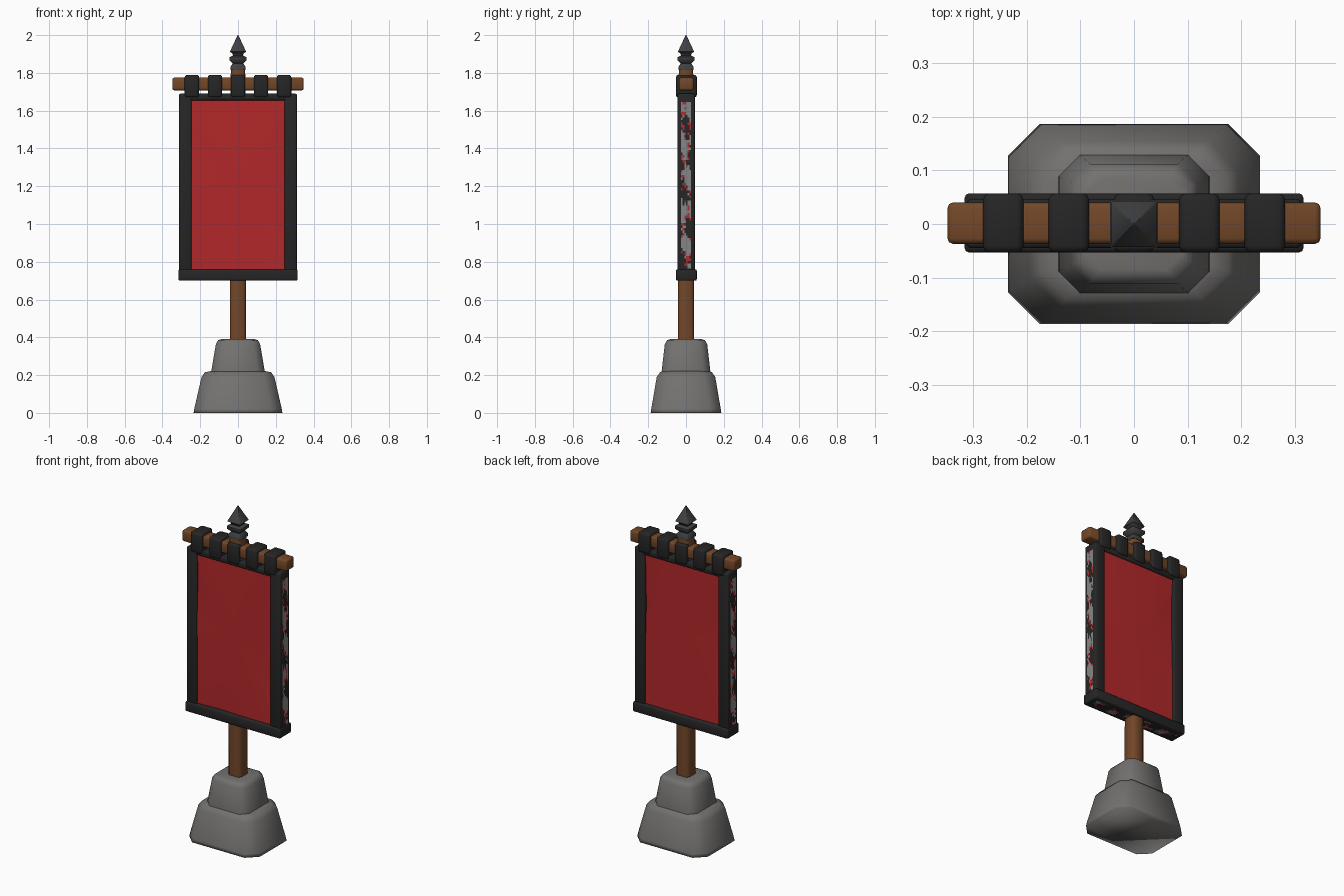
import bpy, bmesh, math, random
from mathutils import Vector

random.seed(4)
cube = bpy.data.objects.get("Cube")
if cube:
    bpy.data.objects.remove(cube, do_unlink=True)


def material(name, r, g, b):
    m = bpy.data.materials.new(name)
    m.use_nodes = True
    m.diffuse_color = (r, g, b, 1)
    m.node_tree.nodes["Principled BSDF"].inputs["Base Color"].default_value = (r, g, b, 1)
    return m


STONE = material("grey stone", 0.17, 0.165, 0.16)
WOOD = material("brown wood", 0.17, 0.063, 0.021)
TRIM = material("black trim", 0.019, 0.019, 0.019)
CLOTH = material("red cloth", 0.45, 0.021, 0.023)
IRON = material("dark iron", 0.05, 0.051, 0.053)
WORN = material("worn grey", 0.24, 0.24, 0.24)


def finish(name, bm, mats, angle, bevel=0.0):
    me = bpy.data.meshes.new(name)
    bm.to_mesh(me)
    bm.free()
    ob = bpy.data.objects.new(name, me)
    bpy.context.collection.objects.link(ob)
    for m in mats:
        me.materials.append(m)
    bpy.ops.object.select_all(action="DESELECT")
    ob.select_set(True)
    bpy.context.view_layer.objects.active = ob
    if bevel:
        mod = ob.modifiers.new("soft edges", "BEVEL")
        mod.width, mod.segments = bevel, 2
        bpy.ops.object.modifier_apply(modifier=mod.name)
    bpy.ops.object.shade_smooth_by_angle(angle=math.radians(angle))
    return ob


def box(name, x, y, z, mat, bevel=0.008):
    """Soft-edged box from (low, high) ranges on each axis."""
    bm = bmesh.new()
    bmesh.ops.create_cube(bm, size=1)
    for v in bm.verts:
        v.co = Vector([(r[0] + r[1]) / 2 + c * (r[1] - r[0]) for c, r in zip(v.co, (x, y, z))])
    return finish(name, bm, [mat], 50, bevel)


def loft(name, rings, mat, angle):
    """Stack of rectangles with cut corners: (z, half x, half y, cut)."""
    bm = bmesh.new()
    loops = []
    for z, a, b, c in rings:
        pts = [(a, c - b), (a, b - c), (a - c, b), (c - a, b),
               (-a, b - c), (-a, c - b), (c - a, -b), (a - c, -b)]
        loops.append([bm.verts.new((px, py, z)) for px, py in pts])
    for lo, hi in zip(loops, loops[1:]):
        for i in range(len(lo)):
            j = (i + 1) % len(lo)
            bm.faces.new((lo[i], lo[j], hi[j], hi[i]))
    bm.faces.new(loops[0][::-1])
    bm.faces.new(loops[-1])
    return finish(name, bm, [mat], angle)


def worn_strip(name, place, bias):
    """Thin patchy plate; place maps the unit grid onto the trim."""
    bm = bmesh.new()
    bmesh.ops.create_grid(bm, x_segments=6, y_segments=66, size=0.5)
    for f in bm.faces:
        mid = f.calc_center_median()
        wave = math.sin(mid.y * 31) + math.sin(mid.y * 13 + mid.x * 5) + random.uniform(-0.9, 0.9)
        f.material_index = 0 if wave > bias else (1 if wave > bias - 0.6 else 2)
    for v in bm.verts:
        v.co = place(v.co.x, v.co.y)
    finish(name, bm, [WORN, CLOTH, TRIM], 30)


# Two-tier stone foot
loft("stone_foot_lower", [(0, 0.235, 0.187, 0.06), (0.02, 0.232, 0.184, 0.06),
                          (0.19, 0.193, 0.155, 0.055), (0.215, 0.175, 0.138, 0.05),
                          (0.222, 0.14, 0.115, 0.04)], STONE, 120)
loft("stone_foot_upper", [(0.2, 0.142, 0.13, 0.04), (0.23, 0.14, 0.128, 0.04),
                          (0.365, 0.117, 0.112, 0.035), (0.385, 0.105, 0.1, 0.03),
                          (0.39, 0.09, 0.085, 0.03)], STONE, 60)

# Pole below the banner, its tip above, and the crossbar
loft("pole_lower", [(0.37, 0.043, 0.043, 0.014), (0.72, 0.042, 0.042, 0.014)], WOOD, 50)
loft("pole_tip", [(1.68, 0.04, 0.04, 0.014), (1.822, 0.038, 0.038, 0.014)], WOOD, 50)
box("crossbar", (-0.348, 0.348), (-0.037, 0.04), (1.708, 1.775), WOOD, 0.01)

# Spear finial, square in section
loft("finial", [(1.815, 0.04, 0.04, 0.004), (1.832, 0.04, 0.04, 0.004),
                (1.85, 0.028, 0.028, 0.003), (1.868, 0.045, 0.045, 0.004),
                (1.883, 0.045, 0.045, 0.004), (1.892, 0.026, 0.026, 0.003),
                (1.903, 0.03, 0.03, 0.003), (1.912, 0.043, 0.043, 0.003),
                (2.0, 0.002, 0.002, 0.0005)], IRON, 50)

# Hanging loops over the crossbar
for i in range(5):
    cx = (i - 2) * 0.122
    box(f"hanging_loop_{i + 1}", (cx - 0.038, cx + 0.038), (-0.053, 0.057), (1.67, 1.79), TRIM, 0.012)

# Frame trim around the cloth
for side, s in (("left", 1), ("right", -1)):
    box(f"trim_{side}", sorted((s * 0.245, s * 0.312)), (-0.045, 0.047), (0.73, 1.688), TRIM)
box("trim_top", (-0.312, 0.312), (-0.045, 0.047), (1.655, 1.69), TRIM)
box("trim_bottom", (-0.316, 0.316), (-0.053, 0.057), (0.70, 0.76), TRIM)

# Creased one-sided cloth sheets, each a rim fanned to a centre point
for side, s in (("front", -1), ("back", 1)):
    bm = bmesh.new()
    n = 14
    rim = []
    for i in range(n):
        a = math.tau * i / n + 0.3
        k = 1 / max(abs(math.cos(a)), abs(math.sin(a)))
        depth = 0.034 + random.uniform(-0.012, 0.006)
        rim.append(bm.verts.new((0.26 * k * math.cos(a), s * depth, 1.21 + 0.47 * k * math.sin(a))))
    # square off the sheet corners
    for sx in (-1, 1):
        for sz in (-1, 1):
            corner = Vector((sx * 0.26, s * 0.034, 1.21 + sz * 0.47))
            min(rim, key=lambda v: (v.co - corner).length).co = corner
    sheet = bm.faces.new(rim)
    hub = bmesh.ops.poke(bm, faces=[sheet])["verts"][0]
    hub.co = (0.0, s * 0.036, 1.22)
    finish(f"cloth_{side}", bm, [CLOTH], 30)

# Worn patches down the outer edges and under the bottom trim
for side, s in (("left", 1), ("right", -1)):
    worn_strip(f"worn_edge_{side}", lambda u, v: (s * 0.3135, s * u * 0.054, 1.205 + v * 0.88), 0.1)
worn_strip("worn_underside", lambda u, v: (v * 0.58, u * 0.06, 0.699), 1.0)
